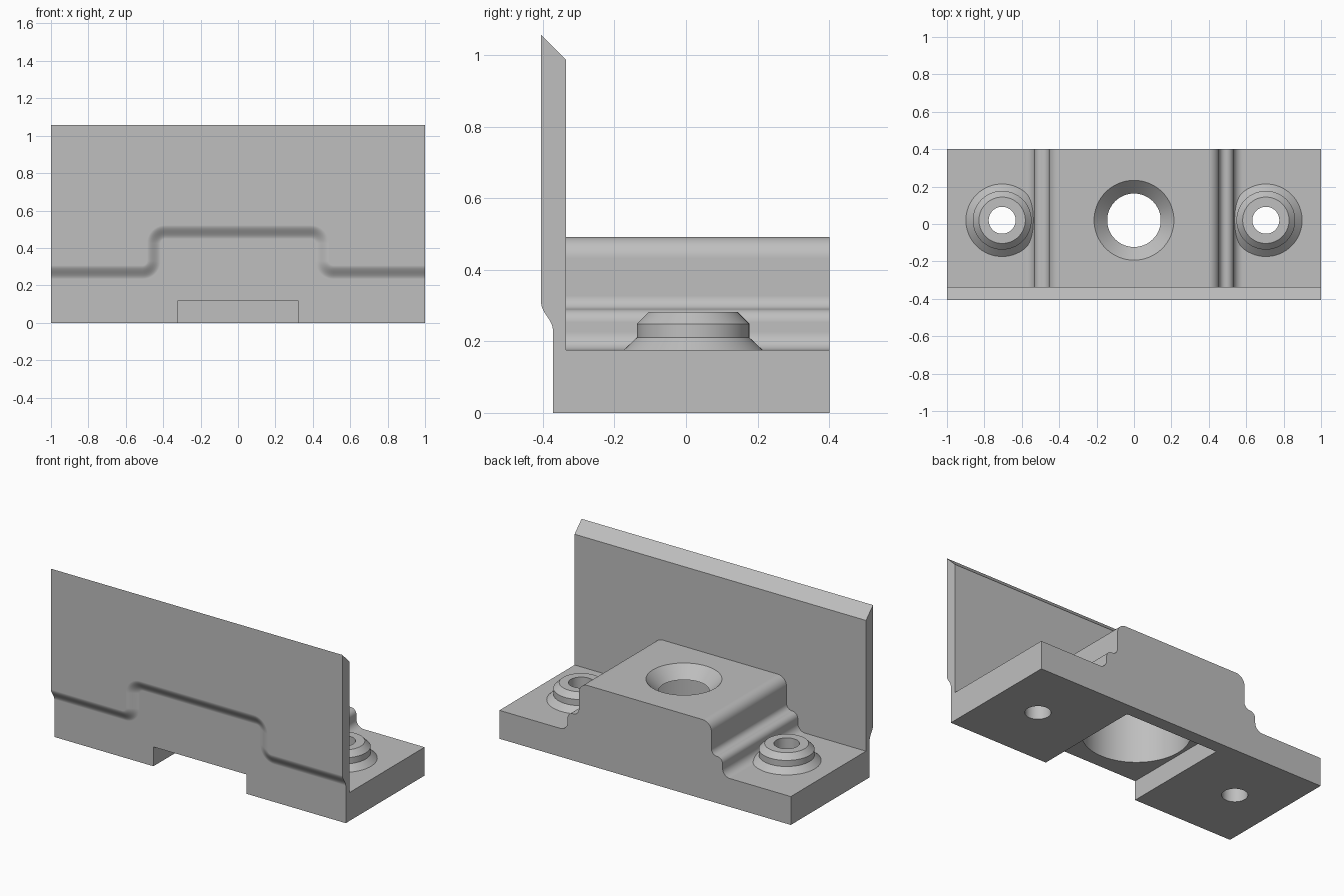
import bpy, bmesh, math
from mathutils import Vector

cube = bpy.data.objects.get("Cube")
if cube:
    bpy.data.objects.remove(cube, do_unlink=True)

grey = bpy.data.materials.new("plain_grey")
grey.use_nodes = True
grey.diffuse_color = (0.52, 0.52, 0.52, 1)
grey.node_tree.nodes["Principled BSDF"].inputs["Base Color"].default_value = grey.diffuse_color

# Main dimensions
FRONT, LIP, WALL_BACK, BACK = -0.405, -0.372, -0.336, 0.401
PLATE, HUMP, TOP = 0.176, 0.492, 1.056
HOLE_Y, BOSS_X = 0.02, 0.705


def make_object(name, bm):
    bmesh.ops.recalc_face_normals(bm, faces=bm.faces)
    mesh = bpy.data.meshes.new(name)
    bm.to_mesh(mesh)
    bm.free()
    mesh.materials.append(grey)
    obj = bpy.data.objects.new(name, mesh)
    bpy.context.collection.objects.link(obj)
    return obj


def fillet(points, steps=10):
    """Round the right-angle corners of an open path of (x, z, radius)."""
    out = []
    for i, (x, z, r) in enumerate(points):
        p = Vector((x, z))
        if r == 0:
            out.append(p)
            continue
        a = (Vector(points[i - 1][:2]) - p).normalized() * r
        b = (Vector(points[i + 1][:2]) - p).normalized() * r
        for k in range(steps + 1):
            t = math.pi / 2 * k / steps
            out.append(p + a + b - b * math.cos(t) - a * math.sin(t))
    return out


def extrude_profile(name, profile, y0, y1):
    bm = bmesh.new()
    face = bm.faces.new([bm.verts.new((p[0], y0, p[1])) for p in profile])
    new = bmesh.ops.extrude_face_region(bm, geom=[face])["geom"]
    verts = [v for v in new if isinstance(v, bmesh.types.BMVert)]
    bmesh.ops.translate(bm, verts=verts, vec=(0, y1 - y0, 0))
    return make_object(name, bm)


def revolve(name, profile, x, closed=False, segments=64):
    """Turn (radius, z) points round a vertical axis; capped, or a closed ring."""
    bm = bmesh.new()
    rings = []
    for r, z in profile:
        angles = [2 * math.pi * k / segments for k in range(segments)]
        rings.append([bm.verts.new((x + r * math.cos(a), HOLE_Y + r * math.sin(a), z)) for a in angles])
    pairs = list(zip(rings, rings[1:]))
    if closed:
        pairs.append((rings[-1], rings[0]))
    else:
        bm.faces.new(rings[0])
        bm.faces.new(rings[-1])
    for low, high in pairs:
        for k in range(segments):
            n = (k + 1) % segments
            bm.faces.new((low[k], low[n], high[n], high[k]))
    return make_object(name, bm)


def combine(target, other, operation):
    mod = target.modifiers.new("combine", 'BOOLEAN')
    mod.operation, mod.solver, mod.object = operation, 'EXACT', other
    bpy.context.view_layer.update()
    graph = bpy.context.evaluated_depsgraph_get()
    mesh = bpy.data.meshes.new_from_object(target.evaluated_get(graph))
    target.modifiers.clear()
    target.data = mesh
    bpy.data.objects.remove(other, do_unlink=True)


def smooth(obj):
    bpy.ops.object.select_all(action='DESELECT')
    obj.select_set(True)
    bpy.context.view_layer.objects.active = obj
    bpy.ops.object.shade_smooth_by_angle(angle=math.radians(30))


# Base plate with raised centre
half = fillet([(1, PLATE, 0), (0.532, PLATE, 0.05), (0.532, 0.29, 0.037),
               (0.455, 0.29, 0.037), (0.455, HUMP, 0.06), (0, HUMP, 0)])[:-1]
mirrored = [Vector((-p.x, p.y)) for p in reversed(half)]
base = extrude_profile("bracket_body", half + mirrored + [(-1, 0), (1, 0)], WALL_BACK, BACK)


# Upright wall, its front face stepping back below a rounded line
def step_path(d):
    side, low, high = 0.45 + d, 0.27 + d, 0.485 + d
    inner, outer = 0.06 - d, 0.06 + d
    return fillet([(-1, low, 0), (-side, low, inner), (-side, high, outer),
                   (side, high, outer), (side, low, inner), (1, low, 0)])


bm = bmesh.new()
rows, count = [], 8
for j in range(count + 1):
    t = j / count
    y = LIP + (FRONT - LIP) * t * t * (3 - 2 * t)
    rows.append([bm.verts.new((p.x, y, p.y)) for p in step_path(0.037 * (2 * t - 1))])


def edge_pair(y, z):
    return [bm.verts.new((-1, y, z)), bm.verts.new((1, y, z))]


foot, crest = edge_pair(LIP, 0), edge_pair(FRONT, TOP)
heel, rim = edge_pair(WALL_BACK, 0), edge_pair(WALL_BACK, TOP + FRONT - WALL_BACK)
for a, b in zip(rows, rows[1:]):
    for i in range(len(a) - 1):
        bm.faces.new((a[i], a[i + 1], b[i + 1], b[i]))
bm.faces.new(rows[0] + foot[::-1])
bm.faces.new(rows[-1] + crest[::-1])
for a, b in ((crest, rim), (rim, heel), (heel, foot)):
    bm.faces.new((a[0], a[1], b[1], b[0]))
for end, s in ((0, 0), (-1, 1)):
    bm.faces.new([foot[s]] + [row[end] for row in rows] + [crest[s], rim[s], heel[s]])
wall = make_object("upright_wall", bm)
combine(base, wall, 'UNION')

# Slot under the plate, open at the front
slot = extrude_profile("slot_cutter", [(-0.32, -0.1), (0.32, -0.1), (0.32, 0.12), (-0.32, 0.12)],
                       -0.6, 0.322)
combine(base, slot, 'DIFFERENCE')

# Central countersunk hole with wide bore below
bore = revolve("bore_cutter", [(0.3, -0.1), (0.3, 0.42), (0.143, 0.42), (0.283, 0.563)], 0)
combine(base, bore, 'DIFFERENCE')

# Drilled holes and collars on both sides
for name, x in (("left", BOSS_X), ("right", -BOSS_X)):
    drill = revolve(name + "_drill_cutter", [(0.072, -0.1), (0.072, 0.4)], x)
    combine(base, drill, 'DIFFERENCE')
    collar = revolve(name + "_collar", [(0.072, PLATE), (0.194, PLATE), (0.157, 0.211),
                                        (0.157, 0.249), (0.124, 0.282), (0.072, 0.282)], x, closed=True)
    smooth(collar)

smooth(base)
weighted = base.modifiers.new("even_shading", 'WEIGHTED_NORMAL')
weighted.keep_sharp = True
